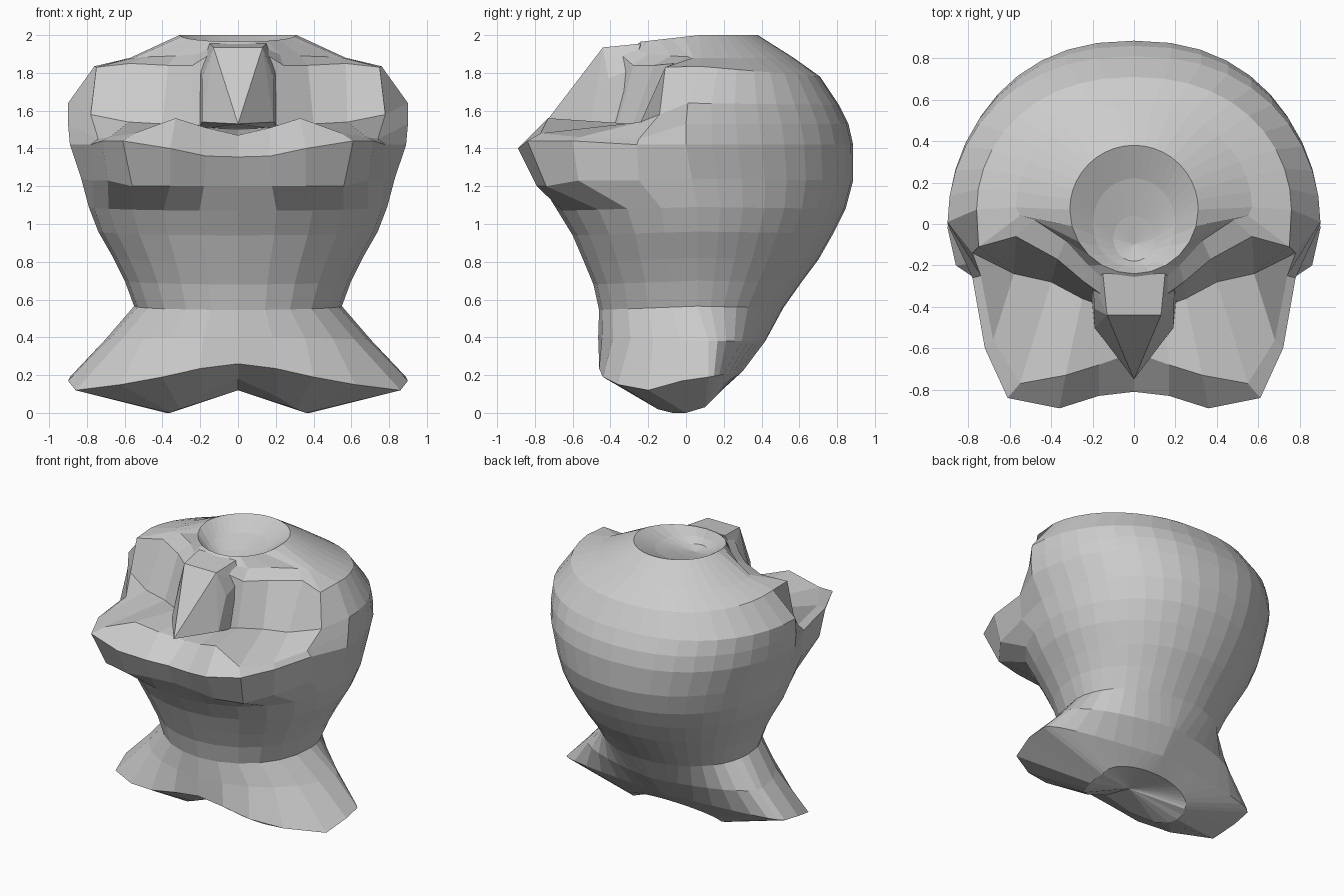
import bpy, bmesh
from math import sin, cos, pi

if "Cube" in bpy.data.objects:
    bpy.data.objects.remove(bpy.data.objects["Cube"])

NF, NB = 6, 10   # front and back segments of each half ring


def half_ring(side, back, front, p=1.0):
    """Half outline from front centre, past the side point, to back centre.
    front is either a list of points or an elliptical end (y, z)."""
    sx, sy, sz = side
    if isinstance(front, list):
        pts = list(front)
    else:
        fy, fz = front
        pts = []
        for i in range(NF):
            a = pi / 2 * i / NF
            pts.append((sx * sin(a), sy + (fy - sy) * cos(a), sz + (fz - sz) * cos(a)))
    for i in range(NB + 1):
        a = pi / 2 * i / NB
        x = sx * max(cos(a), 0) ** p if i < NB else 0
        pts.append((x, sy + (back[0] - sy) * sin(a), sz + (back[1] - sz) * sin(a)))
    return pts


def band(z, hw, yf, yb):
    return half_ring((hw, 0.06, z + .01), (yb, z), (yf, z - .01), .93)


# flared base: underside lobes and shoulder edge
feet = half_ring((.36, .1, .03), (.2, .13),
                 [(0, -.3, .18), (.2, -.25, .09), (.31, -.15, .02),
                  (.36, -.07, .0), (.38, 0, .0), (.38, .05, .015)])
skirt = half_ring((.89, .12, .19), (.3, .22),
                  [(0, -.46, .26), (.2, -.46, .235), (.4, -.44, .19),
                   (.62, -.36, .15), (.86, -.2, .12), (.9, -.02, .17)], 2.4)

# jaw underside, lip, ridge, shelf and brow
jaw = half_ring((.83, .03, 1.24), (.885, 1.23),
                [(0, -.74, 1.2), (.18, -.76, 1.2), (.36, -.79, 1.2),
                 (.56, -.74, 1.2), (.69, -.57, 1.23), (.77, -.25, 1.23)], .9)
lip = half_ring((.89, .0, 1.42), (.885, 1.42),
                [(0, -.81, 1.355), (.17, -.83, 1.36), (.36, -.89, 1.4),
                 (.61, -.84, 1.44), (.72, -.6, 1.44), (.78, -.26, 1.42)], .87)
ridge = half_ring((.9, .0, 1.53), (.86, 1.53),
                  [(0, -.62, 1.47), (.17, -.68, 1.51), (.33, -.73, 1.56),
                   (.55, -.77, 1.48), (.68, -.56, 1.46), (.74, -.25, 1.45)], .87)
shelf = half_ring((.9, .01, 1.64), (.81, 1.63),
                  [(0, -.4, 1.5), (.14, -.4, 1.51), (.25, -.36, 1.53),
                   (.4, -.28, 1.53), (.58, -.24, 1.54), (.78, -.14, 1.58)], .87)
brow = half_ring((.76, .07, 1.835), (.71, 1.78),
                 [(0, -.36, 1.92), (.13, -.36, 1.91), (.24, -.28, 1.84),
                  (.37, -.17, 1.84), (.57, -.06, 1.85), (.75, -.11, 1.83)], .9)
crown = half_ring((.57, .08, 1.88), (.57, 1.88),
                  [(0, -.28, 1.935), (.14, -.27, 1.93), (.22, -.2, 1.9),
                   (.33, -.08, 1.89), (.48, .02, 1.885), (.55, .04, 1.88)])

rings = [
    feet, skirt,
    half_ring((.71, .12, .38), (.42, .38), (-.465, .4), 1.6),
    band(.555, .55, -.46, .515), band(.69, .6, -.49, .61),
    band(.81, .66, -.54, .70), band(.95, .74, -.6, .78),
    band(1.08, .79, -.68, .845),
    jaw, lip, ridge, shelf, brow, crown,
    # crater rim and bowl
    half_ring((.31, .07, 2), (.38, 2), (-.24, 1.965)),
    half_ring((.2, .0, 1.92), (.22, 1.93), (-.21, 1.91)),
    half_ring((.1, -.07, 1.87), (.04, 1.88), (-.18, 1.87)),
]


def make_object(name, bm):
    bmesh.ops.recalc_face_normals(bm, faces=bm.faces)
    me = bpy.data.meshes.new(name)
    bm.to_mesh(me)
    bm.free()
    ob = bpy.data.objects.new(name, me)
    bpy.context.collection.objects.link(ob)
    return ob


# head and base, one half lofted then mirrored
bm = bmesh.new()
grid = [[bm.verts.new(p) for p in r] for r in rings]
for lo, hi in zip(grid, grid[1:]):
    for i in range(NF + NB):
        bm.faces.new((lo[i], lo[i + 1], hi[i + 1], hi[i]))
for ring, tip in ((grid[0], (0, -.05, .12)), (grid[-1], (0, -.1, 1.85))):
    c = bm.verts.new(tip)
    for i in range(NF + NB):
        bm.faces.new((ring[i], ring[i + 1], c))
body = make_object("head_and_base", bm)
m = body.modifiers.new("mirror", 'MIRROR')
m.use_axis[0] = True
m.use_clip = True

# beak-like nose: hull of mirrored points
bm = bmesh.new()
half = [(0, -.75, 1.53), (.13, -.44, 1.935), (.15, -.24, 1.955),
        (.19, -.41, 1.77), (.19, -.5, 1.54), (.2, -.28, 1.82), (.21, -.3, 1.5)]
vs = [bm.verts.new((s * x, y, z)) for x, y, z in half for s in (1, -1) if x or s > 0]
bmesh.ops.convex_hull(bm, input=vs)
make_object("nose", bm)
